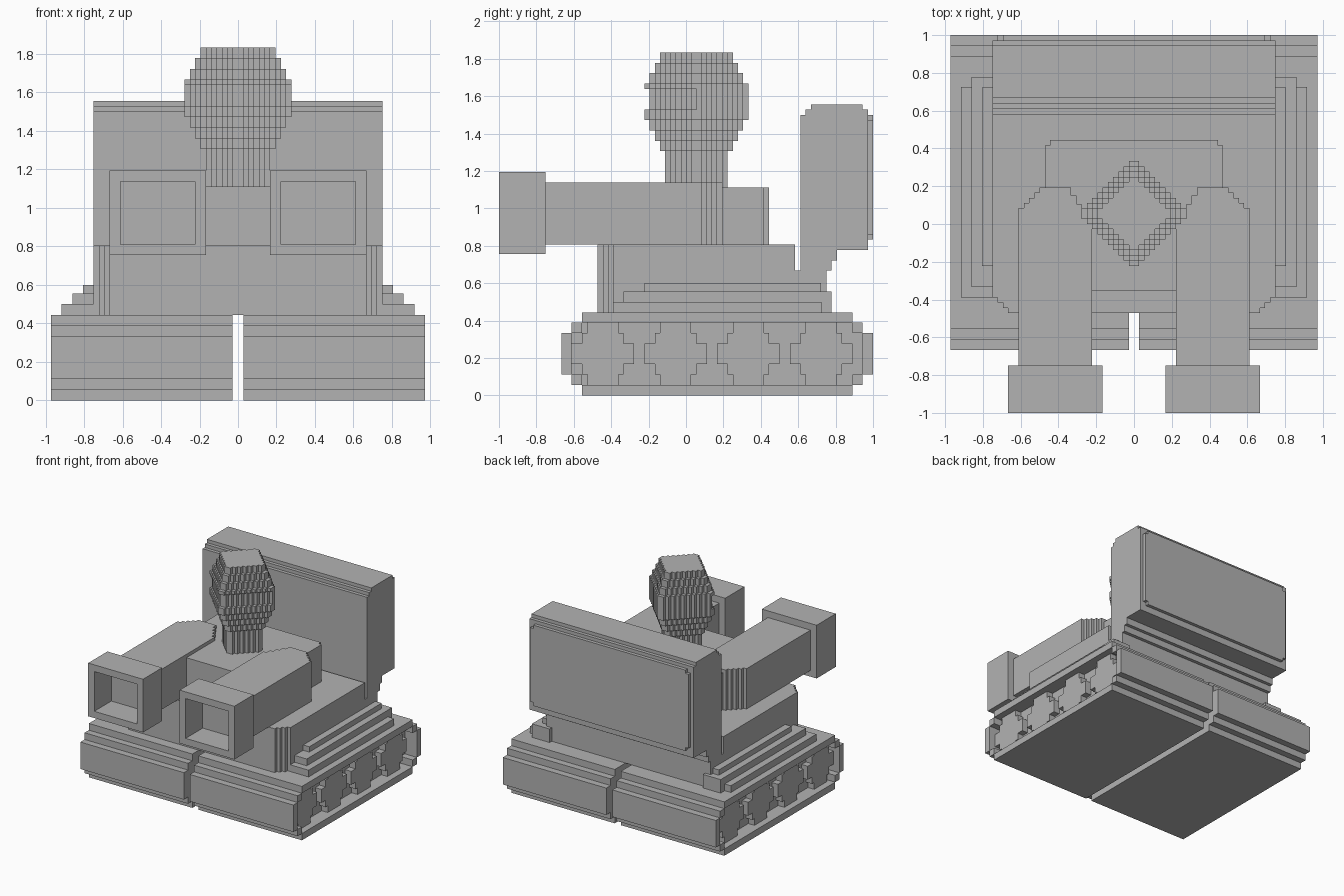
import bpy
import bmesh
from mathutils import Vector

if "Cube" in bpy.data.objects:
    bpy.data.objects.remove(bpy.data.objects["Cube"])

V = 1 / 18        # coarse block size
H = V / 2         # fine block size

grey = bpy.data.materials.new("plain_grey")
grey.use_nodes = True
GREY = (0.45, 0.45, 0.45, 1)
grey.diffuse_color = GREY
grey.node_tree.nodes["Principled BSDF"].inputs["Base Color"].default_value = GREY


def prism(bm, pts, axis, lo, hi):
    """Extrude a 2D outline along an axis from lo to hi."""
    place = {"x": lambda a, b, t: (t, a, b),
             "y": lambda a, b, t: (a, t, b),
             "z": lambda a, b, t: (a, b, t)}[axis]
    face = bm.faces.new([bm.verts.new(place(a, b, lo)) for a, b in pts])
    grown = bmesh.ops.extrude_face_region(bm, geom=[face])["geom"]
    shift = Vector(place(0, 0, hi - lo))
    bmesh.ops.translate(bm, vec=shift,
                        verts=[g for g in grown if isinstance(g, bmesh.types.BMVert)])


def box(bm, x0, x1, y0, y1, z0, z1):
    prism(bm, [(x0, y0), (x1, y0), (x1, y1), (x0, y1)], "z", z0, z1)


def finish(name, bm, mirror=False):
    bmesh.ops.recalc_face_normals(bm, faces=bm.faces)
    mesh = bpy.data.meshes.new(name)
    bm.to_mesh(mesh)
    bm.free()
    mesh.materials.append(grey)
    obj = bpy.data.objects.new(name, mesh)
    bpy.context.collection.objects.link(obj)
    if mirror:
        obj.modifiers.new("Mirror", "MIRROR").use_clip = False
    return obj


def stairs(start, end, n):
    """Stepped path between two points, moving along the second axis first."""
    (x0, y0), (x1, y1) = start, end
    dx, dy = (x1 - x0) / n, (y1 - y0) / n
    pts = [start]
    for i in range(n):
        pts.append((x0 + i * dx, y0 + (i + 1) * dy))
        pts.append((x0 + (i + 1) * dx, y0 + (i + 1) * dy))
    return pts


def both_sides(half):
    """Complete a right-hand outline with its mirror image."""
    return half + [(-x, y) for x, y in reversed(half)]


# Treads: stepped core, outer rim and road wheels
OUT, WHEEL, CORE = 17.5 * V, 16.5 * V, 15.5 * V
rows = [(0, 1, 2), (1, 2, 1), (2, 6, 0), (6, 7, 1), (7, 8, 2)]
bm = bmesh.new()
for z0, z1, inset in rows:
    y0, y1 = (inset - 12) * V, (18 - inset) * V
    box(bm, H, CORE, y0, y1, z0 * V, z1 * V)
    if inset == 2:
        box(bm, CORE, OUT, y0, y1, z0 * V, z1 * V)
    else:
        box(bm, CORE, OUT, y0, y0 + V, z0 * V, z1 * V)
        box(bm, CORE, OUT, y1 - V, y1, z0 * V, z1 * V)
finish("treads", bm, True)

bm = bmesh.new()
for i in range(4):
    yc = (7 * i - 8) * V
    for half, reach in ((1.5, 3), (2, 2), (3, 1)):
        box(bm, CORE - H, WHEEL, yc - half * V, yc + half * V,
            (4 - reach) * V, (4 + reach) * V)
finish("road_wheels", bm, True)

# Hull with stepped front corners, and a lower shelf behind it
bm = bmesh.new()
half = stairs((0.667, -0.472), (0.75, -0.389), 3)
prism(bm, both_sides(half + [(0.75, 0.583)]), "z", 8 * V, 0.806)
box(bm, -0.75, 0.75, 0.5, 0.75, 8 * V, 0.667)
finish("hull", bm)

# Stepped skirts beside the hull
bm = bmesh.new()
for x, y0, y1, top in ((0.917, -0.389, 0.725, 0.5),
                       (0.861, -0.333, 0.778, 0.556),
                       (0.806, -0.222, 0.722, 0.6)):
    box(bm, 0.7, x, y0, y1, 8 * V, top)
finish("side_skirts", bm, True)

# Tall rear pack with rounded top, stepped underside and raised back panel
bm = bmesh.new()
profile = [(0.611, 0.667), (0.611, 1.5), (0.639, 1.5), (0.639, 1.528),
           (0.667, 1.528), (0.667, 1.556), (0.944, 1.556), (0.944, 1.528),
           (0.972, 1.528), (0.972, 0.778), (0.806, 0.778), (0.806, 0.722),
           (0.778, 0.722), (0.778, 0.667)]
prism(bm, profile, "x", -0.75, 0.75)
panel = both_sides([(0.694, 0.833), (0.694, 0.861), (0.722, 0.861), (0.722, 1.472),
                    (0.694, 1.472), (0.694, 1.5)])
prism(bm, panel, "y", 0.972, 1)
finish("rear_pack", bm)

# Chest block between the arms
bm = bmesh.new()
half = [(0.23, -0.356), (0.23, 0), (0.472, 0)] + stairs((0.472, 0.389), (0.417, 0.444), 2)
prism(bm, both_sides(half), "z", 0.806, 1.111)
finish("chest", bm)

# Arms with stepped shoulders
bm = bmesh.new()
outline = [(0.222, -0.76), (0.611, -0.76)]
outline += stairs((0.611, 0.056), (0.472, 0.194), 5)
outline += stairs((0.222, -0.028), (0.361, 0.194), 5)[::-1]
prism(bm, outline, "z", 0.806, 1.139)
finish("arms", bm, True)

# Square hollow muzzles
bm = bmesh.new()
x0, x1, z0, z1 = 0.167, 0.667, 0.755, 1.194
box(bm, x0, x1, -0.778, -0.75, z0, z1)
box(bm, x0, x0 + V, -1, -0.778, z0, z1)
box(bm, x1 - V, x1, -1, -0.778, z0, z1)
box(bm, x0 + V, x1 - V, -1, -0.778, z0, z0 + V)
box(bm, x0 + V, x1 - V, -1, -0.778, z1 - V, z1)
finish("muzzles", bm, True)


def diamond(n, front=0):
    """Stair-stepped diamond of n fine blocks; front trims the forward half."""
    half = []
    for i in range(n):
        reach = max(n - i - front, 0) * H
        half += [(i * H, V - reach), ((i + 1) * H, V - reach)]
    for i in reversed(range(n)):
        reach = (n - i) * H
        half += [((i + 1) * H, V + reach), (i * H, V + reach)]
    pts = []
    for p in half[1:-1] + [(-x, y) for x, y in reversed(half[1:-1])]:
        if not pts or p != pts[-1]:
            pts.append(p)
    return pts


# Neck and head, with a shallow visor slot
bm = bmesh.new()
prism(bm, diamond(6), "z", 1.1, 1.32)
finish("neck", bm)

bm = bmesh.new()
z = 1.306
for n, height, trim in ((7, V, 0), (8, V, 0), (9, V, 0), (10, V, 0), (10, 2 * V, 1),
                        (10, H, 0), (9, V, 0), (8, V, 0), (7, V, 0)):
    prism(bm, diamond(n, trim), "z", z, z + height)
    z += height
finish("head", bm)
